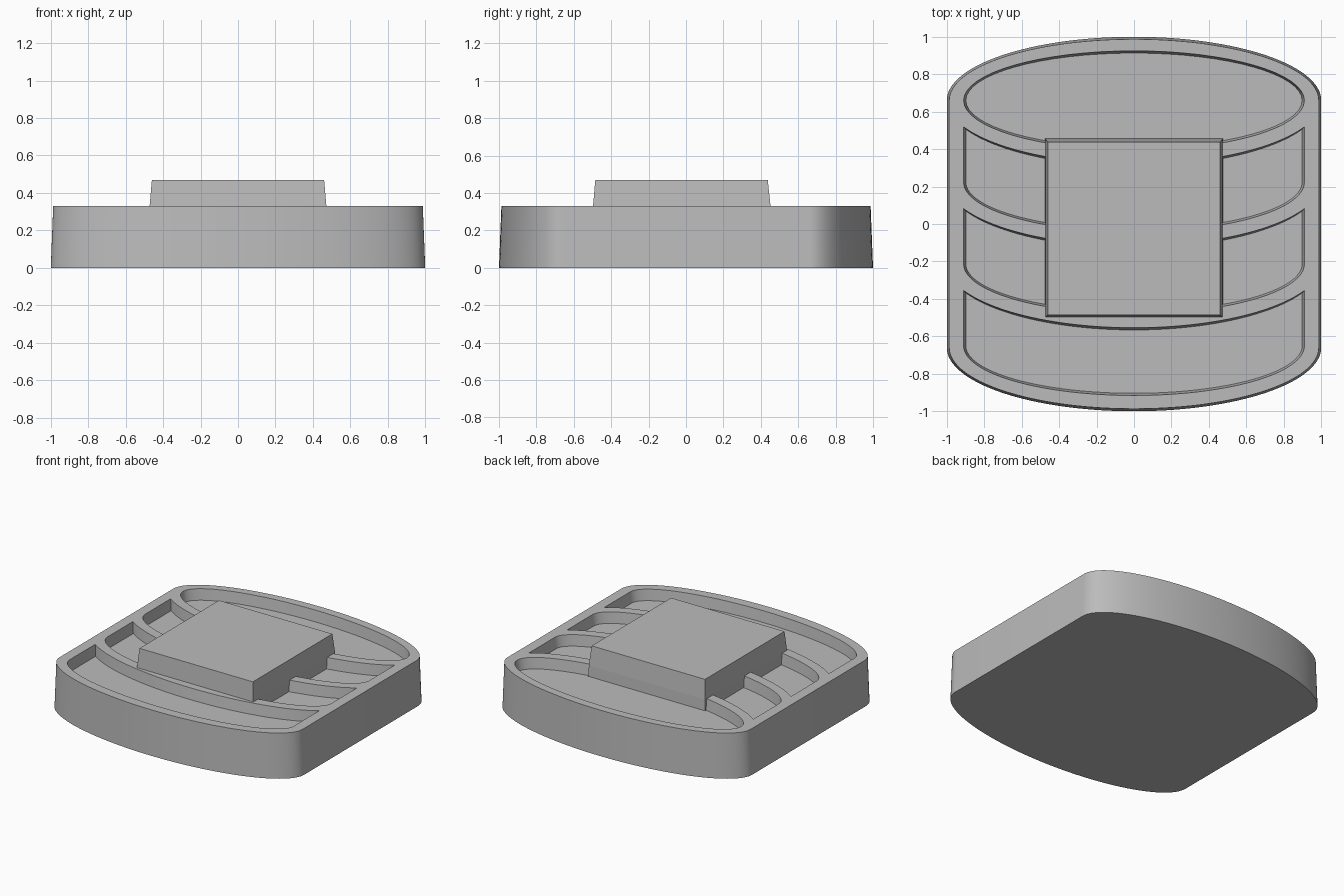
import bpy
import bmesh
from math import cos, sin, pi, sqrt

if "Cube" in bpy.data.objects:
    bpy.data.objects.remove(bpy.data.objects["Cube"])

grey = bpy.data.materials.new("plain grey")
grey.use_nodes = True
GREY = (0.5, 0.5, 0.5, 1)
grey.diffuse_color = GREY
grey.node_tree.nodes["Principled BSDF"].inputs["Base Color"].default_value = GREY

TOP, FLOOR = 0.33, 0.25
END = 0.66                                # centre height of the outer ellipse ends
LEVELS = [END - i * 0.437 for i in range(4)]
STEPS = 64


def loft(name, rings):
    """Closed solid from stacked rings: list of (z, [(x, y), ...])."""
    bm = bmesh.new()
    loops = [[bm.verts.new((x, y, z)) for x, y in pts] for z, pts in rings]
    n = len(loops[0])
    for low, high in zip(loops, loops[1:]):
        for i in range(n):
            j = (i + 1) % n
            bm.faces.new((low[i], low[j], high[j], high[i]))
    bm.faces.new(loops[0][::-1])
    bm.faces.new(loops[-1])
    bmesh.ops.recalc_face_normals(bm, faces=bm.faces[:])
    mesh = bpy.data.meshes.new(name)
    bm.to_mesh(mesh)
    bm.free()
    mesh.materials.append(grey)
    obj = bpy.data.objects.new(name, mesh)
    bpy.context.collection.objects.link(obj)
    return obj


def arc(cy, rx, ry, start, end):
    angles = [start + (end - start) * i / STEPS for i in range(STEPS + 1)]
    return [(rx * cos(a), cy + ry * sin(a)) for a in angles]


def can_outline(d):
    return arc(END, 1 - d, 0.34 - d, 0, pi) + arc(-END, 1 - d, 0.34 - d, pi, 2 * pi)


def lid_outline(d):
    return arc(END, 0.91 - d, 0.265 - d, 0, 2 * pi)[:-1]


def band_outline(upper, lower):
    """Crescent band between the rim above and the rim below."""
    def outline(d):
        rx = 0.91 - d
        bottom = arc(lower, rx, 0.265 - d, pi, 2 * pi)
        top = [(x, upper - (0.34 + d) * sqrt(1 - x * x)) for x, y in reversed(bottom)]
        return bottom + top
    return outline


def rectangle(x, back, front):
    return [(-x, front), (x, front), (x, back), (-x, back)]


# Tapered body
body = loft("cylinder_body", [(0, can_outline(0)), (TOP, can_outline(0.013))])

# Sloped recesses for the lid and the three bands
outlines = [lid_outline] + [band_outline(a, b) for a, b in zip(LEVELS, LEVELS[1:])]
for outline in outlines:
    cutter = loft("recess_cutter", [(FLOOR, outline(0.012)), (TOP, outline(0)),
                                    (TOP + 0.1, outline(0))])
    cutter.hide_render = True
    cut = body.modifiers.new("recess", "BOOLEAN")
    cut.operation = "DIFFERENCE"
    cut.solver = "EXACT"
    cut.object = cutter
    bpy.context.view_layer.objects.active = body
    bpy.ops.object.modifier_apply(modifier=cut.name)
    bpy.data.objects.remove(cutter)

# Raised square block, rooted in the recess floor
loft("centre_block", [(FLOOR - 0.02, rectangle(0.475, 0.457, -0.5)),
                      (TOP, rectangle(0.472, 0.452, -0.497)),
                      (0.47, rectangle(0.46, 0.437, -0.485))])

bpy.ops.object.select_all(action="DESELECT")
body.select_set(True)
bpy.context.view_layer.objects.active = body
bpy.ops.object.shade_smooth_by_angle(angle=pi / 6)
